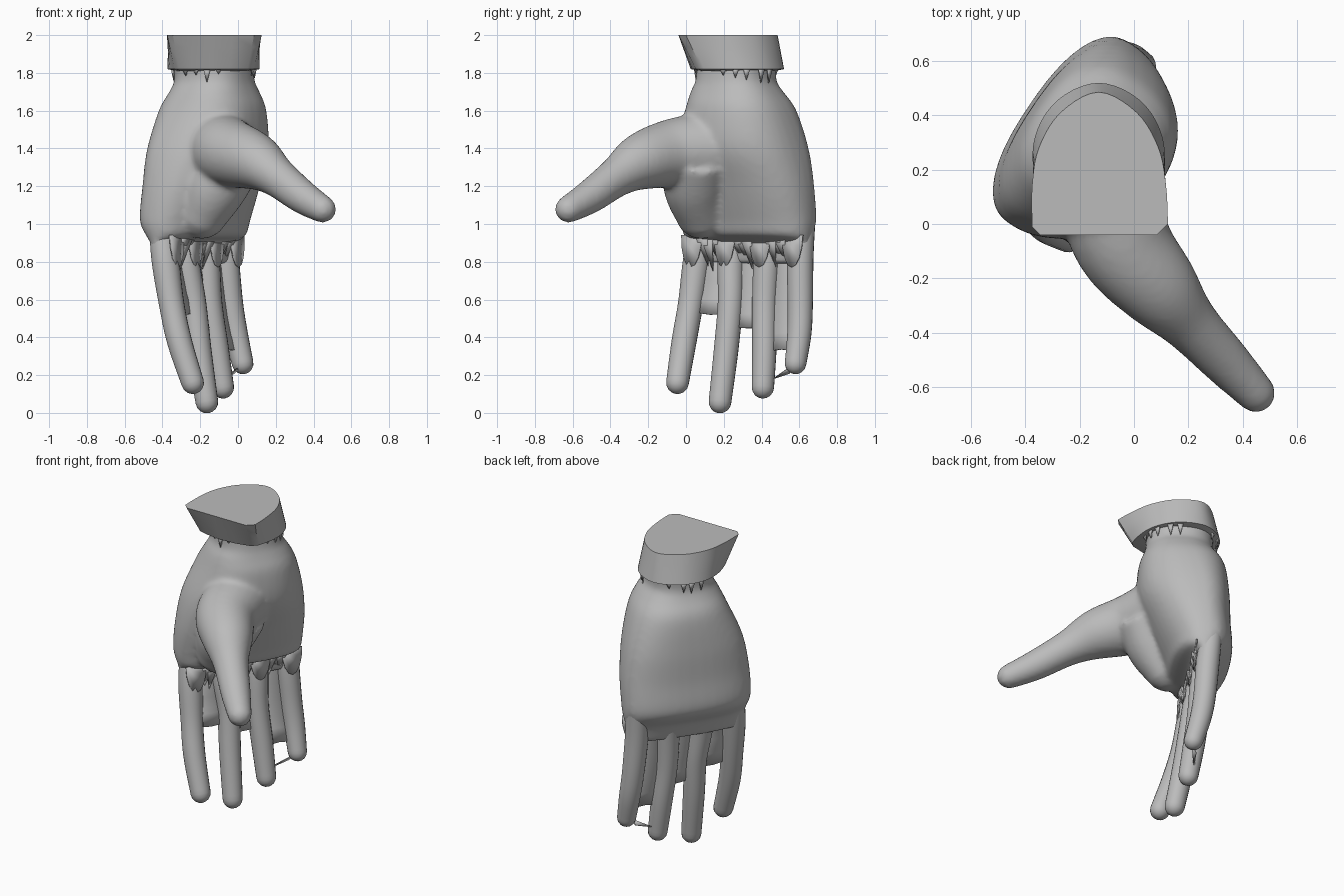
import bpy, bmesh, random
from math import sin, cos, pi, radians, copysign
from mathutils import Vector

if "Cube" in bpy.data.objects:
    bpy.data.objects.remove(bpy.data.objects["Cube"])
random.seed(4)

grey = bpy.data.materials.new("plain grey")
grey.use_nodes = True
grey.diffuse_color = (0.5, 0.5, 0.5, 1)
grey.node_tree.nodes["Principled BSDF"].inputs["Base Color"].default_value = (0.5, 0.5, 0.5, 1)


def finish(name, bm, angle=40):
    bmesh.ops.recalc_face_normals(bm, faces=bm.faces)
    mesh = bpy.data.meshes.new(name)
    bm.to_mesh(mesh)
    bm.free()
    ob = bpy.data.objects.new(name, mesh)
    bpy.context.collection.objects.link(ob)
    mesh.materials.append(grey)
    bpy.ops.object.select_all(action='DESELECT')
    ob.select_set(True)
    bpy.context.view_layer.objects.active = ob
    bpy.ops.object.shade_smooth_by_angle(angle=radians(angle))
    return ob


def spline(keys, steps):
    """Catmull-Rom interpolation of equal-length tuples."""
    out = []
    for i in range(len(keys) - 1):
        p = [keys[max(0, min(len(keys) - 1, i + k))] for k in (-1, 0, 1, 2)]
        for s in range(steps):
            t = s / steps
            out.append([b + t / 2 * (c - a + t * (2*a - 5*b + 4*c - d + t * (3*b - a - 3*c + d)))
                        for a, b, c, d in zip(*p)])
    return out + [list(keys[-1])]


def loft(bm, rings):
    loops = [[bm.verts.new(p) for p in ring] for ring in rings]
    n = len(loops[0])
    for a, b in zip(loops, loops[1:]):
        for i in range(n):
            bm.faces.new((a[i], a[(i + 1) % n], b[(i + 1) % n], b[i]))
    bm.faces.new(loops[0])
    bm.faces.new(loops[-1][::-1])


def tube(bm, keys, sides=20):
    """Round tube through (x, y, z, radius) keys with a domed far end."""
    pts = spline(keys, 6)
    last, prev = Vector(pts[-1][:3]), Vector(pts[-2][:3])
    tip, r = (last - prev).normalized(), pts[-1][3]
    pts += [[*(last + tip * r * sin(t)), r * cos(t)] for t in (0.4, 0.8, 1.15, 1.45)]
    rings = []
    for i, p in enumerate(pts):
        a, b = Vector(pts[max(i - 1, 0)][:3]), Vector(pts[min(i + 1, len(pts) - 1)][:3])
        d = (b - a).normalized()
        u = d.cross(Vector((cos(1), sin(1), 0))).normalized()
        v = d.cross(u)
        rings.append([Vector(p[:3]) + p[3] * (u * cos(k * 2 * pi / sides) + v * sin(k * 2 * pi / sides))
                      for k in range(sides)])
    loft(bm, rings)


# Hand directions: across the knuckles and out of the palm
across = Vector((cos(radians(56)), sin(radians(56)), 0))
out = Vector((across.y, -across.x, 0))

# Palm sections: height, centre x, centre y, half width, depth to back, depth to palm
palm = [
    (1.86, -.13, .27, .205, .20, .20),
    (1.76, -.125, .265, .205, .20, .20),
    (1.70, -.125, .27, .24, .22, .22),
    (1.60, -.155, .30, .29, .23, .29),
    (1.40, -.205, .32, .36, .20, .34),
    (1.20, -.22, .325, .395, .19, .275),
    (1.02, -.237, .334, .40, .18, .215),
    (.94, -.23, .332, .388, .14, .17),
    (.90, -.225, .33, .38, .11, .06),
    (.79, -.225, .33, .37, .07, .03),
]


def rounded(x):
    return copysign(abs(x) ** (2 / 2.4), x)


bm = bmesh.new()
rings = []
for z, cx, cy, a, back, front in spline(palm, 5):
    ring = []
    for k in range(40):
        t = (k + .5) * 2 * pi / 40
        depth = front if sin(t) > 0 else back
        ring.append(Vector((cx, cy, z)) + across * a * rounded(cos(t)) + out * depth * rounded(sin(t)))
    rings.append(ring)
loft(bm, rings)

# Thumb and its fleshy base, fused into the palm by remeshing
tube(bm, [(-.1, .14, 1.40, .2), (-.04, -.07, 1.375, .182), (.09, -.235, 1.33, .152),
          (.205, -.365, 1.25, .107), (.34, -.508, 1.145, .09), (.448, -.622, 1.078, .073)], 24)
tube(bm, [(-.03, .06, 1.36, .17), (-.12, .05, 1.2, .17), (-.19, .08, 1.06, .14)], 24)
hand = finish("palm_and_thumb", bm)
remesh = hand.modifiers.new("fuse", 'REMESH')
remesh.mode = 'VOXEL'
remesh.voxel_size = 0.016
remesh.use_smooth_shade = True
blend = hand.modifiers.new("blend", 'SMOOTH')
blend.factor = 0.5
blend.iterations = 8

# Fingers: x, y, z, radius from knuckle to tip
fingers = {
    "index_finger": [(-.40, .10, 1.02, .07), (-.385, .06, .82, .074), (-.352, .025, .58, .067),
                     (-.31, -.01, .38, .066), (-.24, -.045, .16, .06)],
    "middle_finger": [(-.31, .27, 1.02, .07), (-.28, .24, .82, .072), (-.235, .235, .58, .067),
                      (-.205, .212, .33, .065), (-.165, .18, .058, .06)],
    "ring_finger": [(-.20, .45, 1.02, .07), (-.17, .43, .82, .072), (-.15, .417, .58, .067),
                    (-.115, .415, .35, .065), (-.08, .407, .135, .059)],
    "little_finger": [(-.08, .62, 1.02, .065), (-.065, .605, .82, .07), (-.04, .605, .58, .067),
                      (-.012, .60, .42, .064), (.025, .58, .262, .057)],
}
for name, keys in fingers.items():
    bm = bmesh.new()
    tube(bm, keys)
    finish(name, bm)


def at_height(keys, z):
    return Vector(min(spline(keys, 20), key=lambda p: abs(p[2] - z))[:3])


def add_thickness(ob, amount):
    mod = ob.modifiers.new("thickness", 'SOLIDIFY')
    mod.thickness = amount
    mod.offset = 0


# Torn webs between the fingers
paths = list(fingers.values())
for i, low in enumerate((.53, .45, .33)):
    bm = bmesh.new()
    rows = []
    for k in range(7):
        z = .88 + (low - .88) * k / 6
        a, b = at_height(paths[i], z), at_height(paths[i + 1], z)
        rows.append([bm.verts.new(a.lerp(b, t) + Vector((0, 0, random.uniform(-.015, .015))))
                     for t in (0, .5, 1)])
    for r, q in zip(rows, rows[1:]):
        for j in (0, 1):
            bm.faces.new((r[j], r[j + 1], q[j + 1], q[j]))
    add_thickness(finish(f"finger_web_{i + 1}", bm, 20), .015)

# Loose spike hanging between the two outer fingers
bm = bmesh.new()
bm.faces.new([bm.verts.new(p) for p in ((-.08, .46, .18), (.02, .56, .25), (-.02, .55, .21))])
add_thickness(finish("web_spike", bm), .008)

# Rounded flaps and ragged teeth below the palm edge
bm = bmesh.new()
for keys in paths:
    top = at_height(keys, .9) + out * .08
    bm.faces.new([bm.verts.new(top + across * .065 * cos(t) + Vector((0, 0, .04 - .17 * sin(t)))
                               + out * .01 * sin(t)) for t in (k * pi / 8 for k in range(9))])
for a, b in zip(paths, paths[1:]):
    for t in (.35, .5, .65):
        top = at_height(a, .92).lerp(at_height(b, .92), t) + out * .1
        w = across * .035
        bm.faces.new([bm.verts.new(p) for p in
                      (top - w, top + w, top - out * .06 - Vector((0, 0, random.uniform(.1, .18))))])
add_thickness(finish("palm_edge_flaps", bm, 20), .008)

# Cuff: round lower opening rising to a flat-fronted top
arch = [(-.375, -.01), (-.375, .14), (-.35, .28), (-.27, .41), (-.13, .485),
        (.01, .41), (.09, .28), (.118, .14), (.125, -.0)]
outline = spline(arch, 5) + [(.085, -.04), (-.03, -.04), (-.15, -.04), (-.26, -.04), (-.345, -.04)]
centre = Vector((-.13, .27, 0))
top = [Vector((*p, 2)) for p in outline]
bottom = []
for p in top:
    d = Vector((p.x + .13, p.y - .24, 0)).normalized()
    circle = centre + Vector((d.x * .25, d.y * .25, 1.82))
    bottom.append(circle.lerp(Vector((p.x, .03 + (p.y + .04) * .93, 1.82)), .45))
inner = [centre + (Vector((p.x, p.y, 0)) - centre) * .8 + Vector((0, 0, 1.81)) for p in bottom]
bm = bmesh.new()
loft(bm, [inner, bottom] + [[b.lerp(t, f) for b, t in zip(bottom, top)] for f in (.3, .65, 1)])
finish("cuff", bm, 35)

# Ragged teeth under the cuff, in clumps
bm = bmesh.new()
for k in range(22):
    if k % 7 < 4:
        t = k * 2 * pi / 22 + random.uniform(-.06, .06)
        d, w = Vector((cos(t), sin(t), 0)), Vector((-sin(t), cos(t), 0)) * .02
        base = centre + d * .225 + Vector((0, 0, 1.825))
        bm.faces.new([bm.verts.new(p) for p in
                      (base - w, base + w, base - d * .01 - Vector((0, 0, random.uniform(.03, .08))))])
add_thickness(finish("cuff_teeth", bm), .008)
